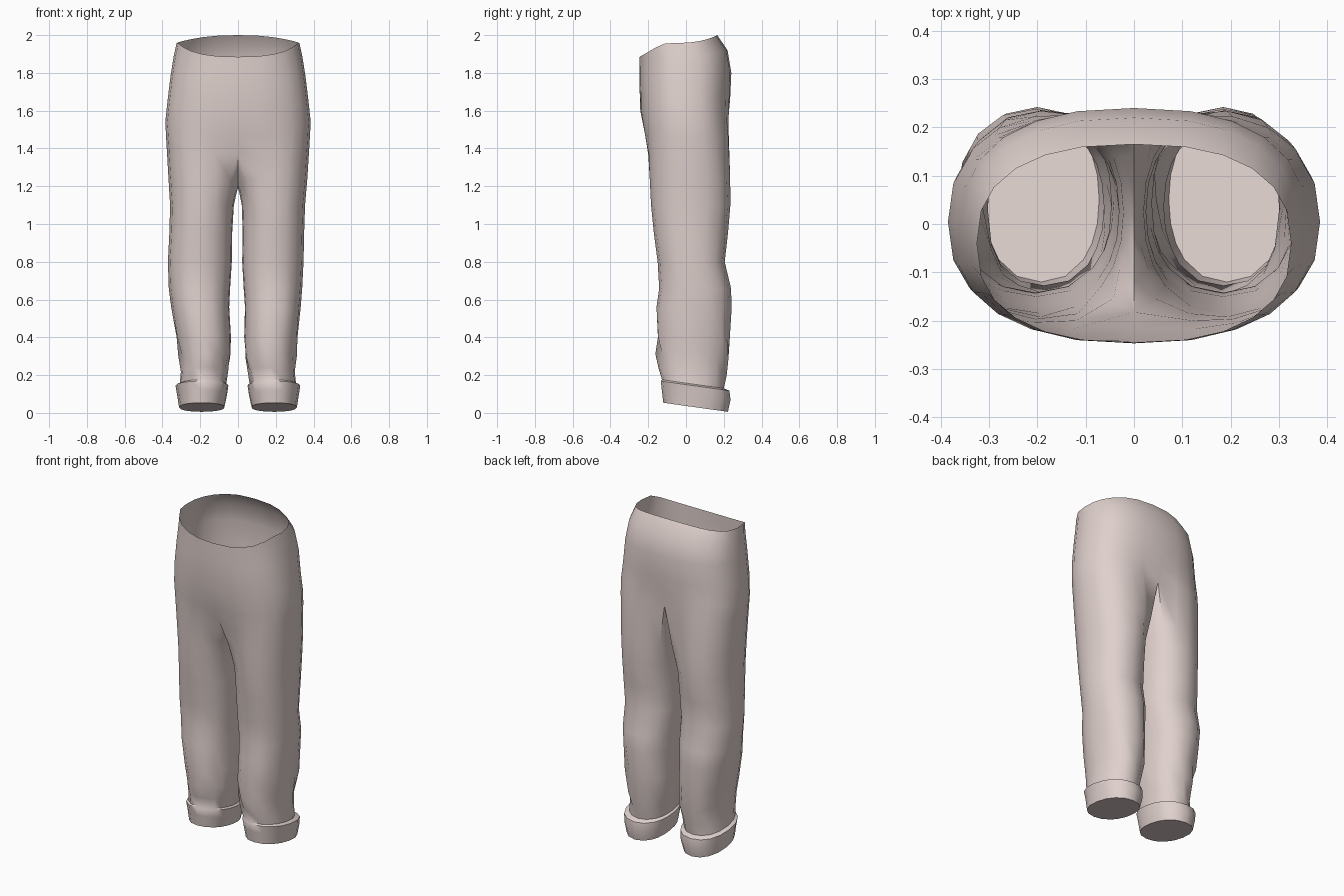
import bpy
import bmesh
import math

if "Cube" in bpy.data.objects:
    bpy.data.objects.remove(bpy.data.objects["Cube"], do_unlink=True)

OUTER = 12   # segments from front seam around the hip to the back seam
INNER = 6    # segments along the inseam

# Hip rings: front height, back height, half width, front y, back y, leg blend
HIPS = [
    (1.885, 2.0, .325, -.245, .165, 0),
    (1.84, 1.92, .34, -.246, .22, 0),
    (1.76, 1.8, .357, -.247, .24, 0),
    (1.6, 1.67, .374, -.244, .236, .03),
    (1.47, 1.58, .385, -.225, .234, .16),
    (1.36, 1.5, .38, -.21, .236, .46),
]
# Leg rings: height, outer x, inner x, front y, back y, leg blend, inseam dip
LEGS = [
    (1.24, .367, .008, -.198, .24, .75, .08),
    (1.1, .355, .02, -.185, .235, 1, 0),
    (.95, .35, .025, -.17, .222, 1, 0),
    (.8, .347, .022, -.15, .205, 1, 0),
    (.66, .34, .03, -.142, .238, 1, 0),
    (.56, .332, .037, -.156, .242, 1, 0),
    (.4, .317, .035, -.156, .235, 1, 0),
    (.3, .305, .04, -.152, .225, 1, 0),
    (.22, .302, .053, -.145, .21, 1, 0),
    (.155, .308, .062, -.128, .2, 1, 0),
    # turned-up cuff
    (.147, .33, .051, -.134, .23, 1, 0),
    (.1, .322, .058, -.128, .236, 1, 0),
    (.034, .312, .072, -.12, .222, 1, 0),
]


def oval(angle, cx, cy, rx, ry, power):
    """Point on a rounded box-like oval; zero degrees is outward."""
    c, s = math.cos(angle), math.sin(angle)
    e = 2 / power
    return (cx + rx * math.copysign(abs(c) ** e, c),
            cy + ry * math.copysign(abs(s) ** e, s))


def mix(a, b, t):
    return a + (b - a) * t


def outer_points(half, inner, yf, yb, blend):
    """Front seam to back seam, mixed between hip and leg sections."""
    cy, ry = (yf + yb) / 2, (yb - yf) / 2
    points = []
    for k in range(OUTER + 1):
        f = k / OUTER - .5
        hip = oval(math.pi * f, 0, cy, half, ry, 2.45)
        leg = oval(math.pi * 1.5 * f, (half + inner) / 2, cy, (half - inner) / 2, ry, 2.2)
        points.append((mix(hip[0], leg[0], blend), mix(hip[1], leg[1], blend)))
    return points


def hip_ring(row, last):
    zf, zb, half, yf, yb, blend = row
    pts = outer_points(half, 0, yf, yb, blend)
    ring = []
    for k, (x, y) in enumerate(pts):
        # rises quickly at the front, levels at the side, lifts again behind
        f = max(0, min(1, (y - yf) / (yb - yf)))
        up = .62 * min(1, f / .3) + .38 * f ** 5
        ring.append((0 if k in (0, OUTER) else x, y, mix(zf, zb, up)))
    if last:   # crotch gusset, dipping along the centre line
        (_, y0, z0), (_, y1, z1) = ring[-1], ring[0]
        for j in range(1, INNER):
            f = j / INNER
            ring.append((0, mix(y0, y1, f), mix(z0, z1, f) - .24 * math.sin(math.pi * f)))
    return ring


def leg_ring(row, side):
    z, half, inner, yf, yb, blend, dip = row
    if side < 0:   # the right leg hangs slightly wider at the knee
        bump = math.exp(-((z - .7) / .3) ** 2)
        half += .027 * bump
        inner += .012 * bump
    cy, ry = (yf + yb) / 2, (yb - yf) / 2
    pts = [(x, y, 0) for x, y in outer_points(half, inner, yf, yb, blend)]
    for j in range(1, INNER):
        a = math.pi * (.75 + .5 * j / INNER)
        x, y = oval(a, (half + inner) / 2, cy, (half - inner) / 2, ry, 2.2)
        pts.append((x, y, dip * math.sin(math.pi * j / INNER)))
    ring = []
    tilt = .14 * max(0, min(1, (.4 - z) / .2))
    for k, (x, y, drop) in enumerate(pts):
        # soft folds gathering above the cuff
        fold = .014 * math.exp(-((z - .32) / .1) ** 2) * math.sin(k * 2.1 + z * 25)
        ring.append((x + fold * .5, y + fold, z - drop - tilt * (y - .02)))
    return ring


def bridge(bm, top, bottom, side, closed):
    count = len(bottom) if closed else OUTER
    for k in range(count):
        n = (k + 1) % len(bottom)
        quad = [top[k], bottom[k], bottom[n], top[n]]
        bm.faces.new(quad if side > 0 else quad[::-1])


def build_half(bm, side):
    def add(ring):
        return [bm.verts.new((side * x, y, z)) for x, y, z in ring]

    rings = [add(hip_ring(r, r is HIPS[-1])) for r in HIPS]
    rings += [add(leg_ring(r, side)) for r in LEGS]
    for i in range(len(rings) - 1):
        bridge(bm, rings[i], rings[i + 1], side, i >= len(HIPS) - 1)
    # closed sole of the cuff
    bm.faces.new(rings[-1][::-1] if side > 0 else rings[-1])


cloth = bpy.data.materials.new("dusty pink cloth")
cloth.use_nodes = True
colour = (.74, .635, .61, 1)
cloth.diffuse_color = colour
cloth.node_tree.nodes["Principled BSDF"].inputs["Base Color"].default_value = colour

bm = bmesh.new()
for side in (1, -1):
    build_half(bm, side)
bmesh.ops.remove_doubles(bm, verts=bm.verts[:], dist=.0005)
bmesh.ops.recalc_face_normals(bm, faces=bm.faces[:])
mesh = bpy.data.meshes.new("trousers")
bm.to_mesh(mesh)
bm.free()
mesh.materials.append(cloth)
trousers = bpy.data.objects.new("trousers", mesh)
bpy.context.collection.objects.link(trousers)

bpy.context.view_layer.objects.active = trousers
trousers.select_set(True)
bpy.ops.object.shade_smooth_by_angle(angle=math.radians(50))
